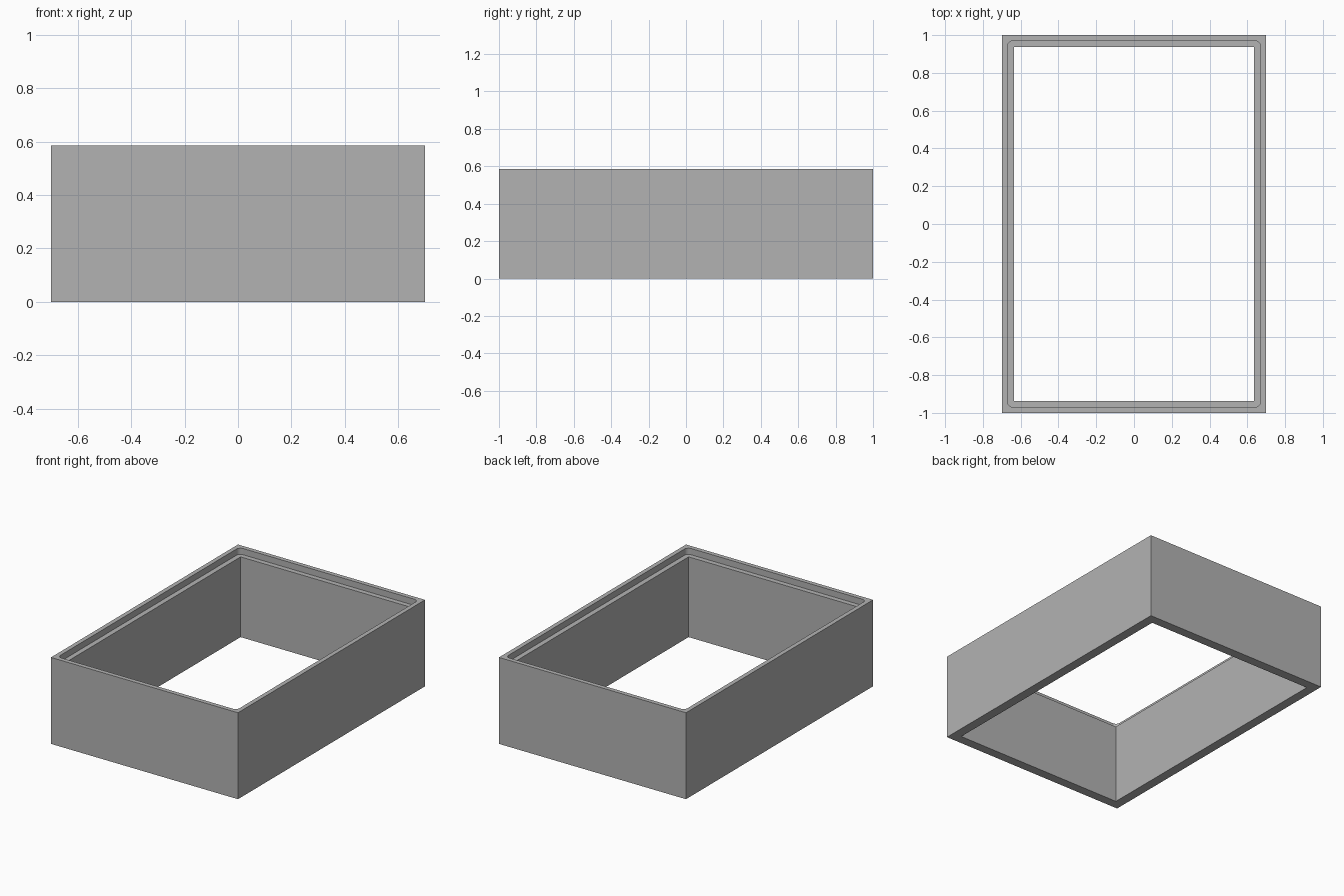
import bpy
import bmesh
from math import cos, sin, pi, radians

cube = bpy.data.objects.get("Cube")
if cube:
    bpy.data.objects.remove(cube, do_unlink=True)

HALF_X, HALF_Y, HEIGHT = 0.70, 1.0, 0.585
LIP, WALL = 0.03, 0.064          # rim width and full wall thickness
LEDGE_Z = HEIGHT - 0.042
RADIUS, STEPS = 0.03, 8

grey = bpy.data.materials.new("plain grey")
grey.use_nodes = True
colour = (0.45, 0.45, 0.45, 1)
grey.diffuse_color = colour
grey.node_tree.nodes["Principled BSDF"].inputs["Base Color"].default_value = colour


def ring(bm, inset, z, r=0.0):
    """Rectangular loop of vertices with corners of radius r."""
    cx, cy = HALF_X - inset - r, HALF_Y - inset - r
    verts = []
    for corner, (sx, sy) in enumerate([(1, 1), (-1, 1), (-1, -1), (1, -1)]):
        for i in range(STEPS + 1):
            a = (corner + i / STEPS) * pi / 2
            verts.append(bm.verts.new((sx * cx + r * cos(a), sy * cy + r * sin(a), z)))
    return verts


# Wall cross-section swept round the frame: outside, rim, recess, ledge, opening
bm = bmesh.new()
rings = [
    ring(bm, 0, 0),
    ring(bm, 0, HEIGHT),
    ring(bm, LIP, HEIGHT, RADIUS),
    ring(bm, LIP, LEDGE_Z, RADIUS),
    ring(bm, WALL, LEDGE_Z),
    ring(bm, WALL, 0),
]
count = len(rings[0])
for k, low in enumerate(rings):
    high = rings[(k + 1) % len(rings)]
    for i in range(count):
        j = (i + 1) % count
        bm.faces.new((low[i], low[j], high[j], high[i]))

# Collapse the square corners to single points
bmesh.ops.remove_doubles(bm, verts=bm.verts, dist=1e-5)
bmesh.ops.recalc_face_normals(bm, faces=bm.faces)

mesh = bpy.data.meshes.new("rectangular_frame")
bm.to_mesh(mesh)
bm.free()
mesh.materials.append(grey)
frame = bpy.data.objects.new("rectangular_frame", mesh)
bpy.context.collection.objects.link(frame)

# Smooth only the rounded recess corners
bpy.ops.object.select_all(action='DESELECT')
frame.select_set(True)
bpy.context.view_layer.objects.active = frame
bpy.ops.object.shade_smooth_by_angle(angle=radians(30))
